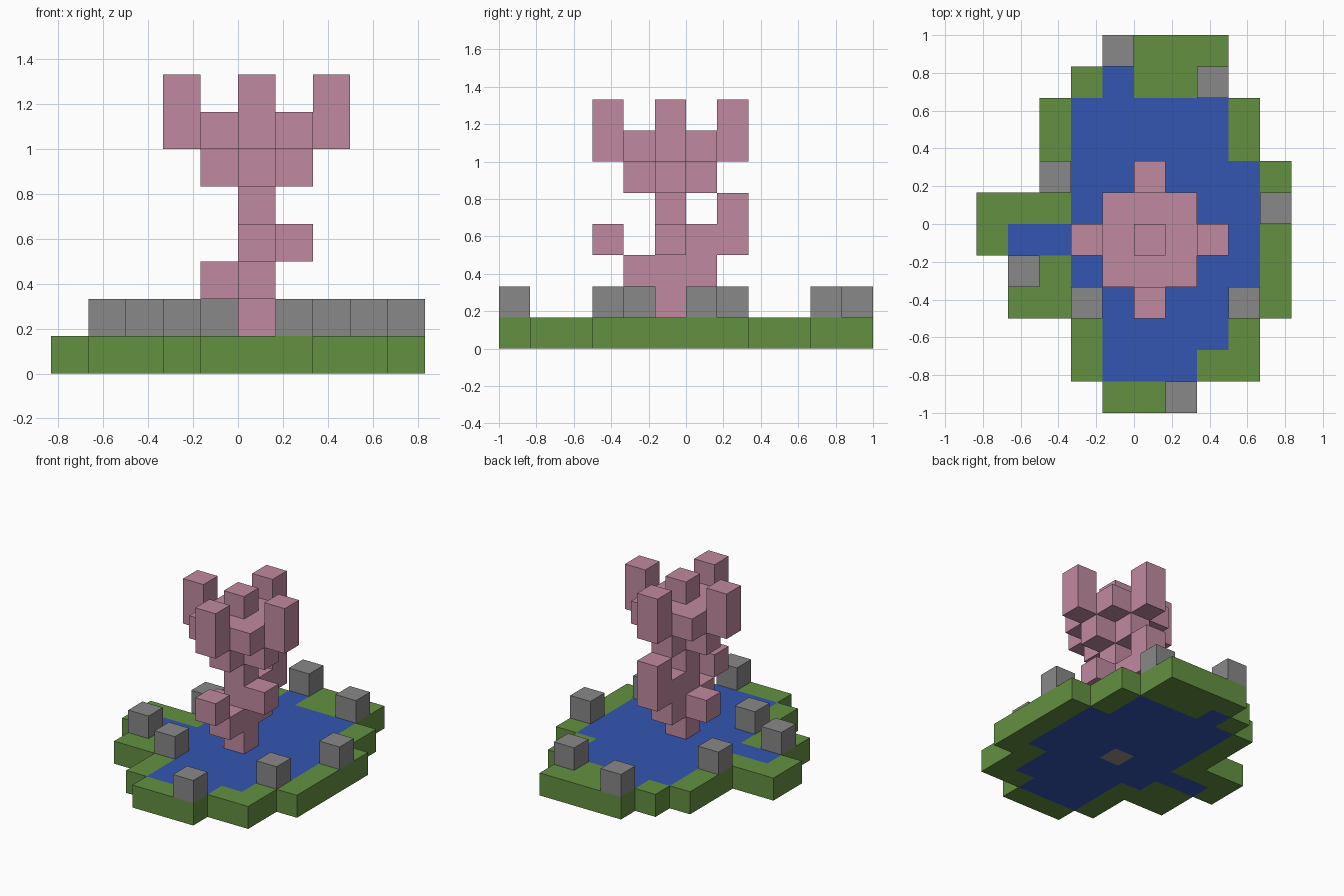
import bpy
import bmesh
from mathutils import Vector

if "Cube" in bpy.data.objects:
    bpy.data.objects.remove(bpy.data.objects["Cube"], do_unlink=True)

UNIT = 1 / 6  # edge of one block


def linear(c):
    c /= 255
    return c / 12.92 if c <= 0.04045 else ((c + 0.055) / 1.055) ** 2.4


def material(name, *rgb):
    mat = bpy.data.materials.new(name)
    mat.use_nodes = True
    colour = [linear(c) for c in rgb] + [1]
    mat.diffuse_color = colour
    mat.node_tree.nodes["Principled BSDF"].inputs["Base Color"].default_value = colour
    return mat


def box(xs, ys, zs):
    """Blocks in inclusive ranges of cells."""
    return {(x, y, z) for x in range(xs[0], xs[1] + 1)
            for y in range(ys[0], ys[1] + 1) for z in range(zs[0], zs[1] + 1)}


def build(name, cells, solid, mat):
    """Skin the blocks, leaving out faces pressed against other blocks."""
    bm = bmesh.new()
    for cell in cells:
        centre = Vector(cell) + Vector((0.5, 0.5, 0.5))
        for axis in range(3):
            for sign in (-1, 1):
                n = Vector((0, 0, 0))
                n[axis] = sign
                if tuple(int(v) for v in Vector(cell) + n) in solid:
                    continue
                u = Vector((0, 0, 0))
                u[(axis + 1) % 3] = 0.5
                v = n.cross(u)
                mid = centre + n / 2
                corners = (mid - u - v, mid + u - v, mid + u + v, mid - u + v)
                bm.faces.new([bm.verts.new(p * UNIT) for p in corners])
    bmesh.ops.remove_doubles(bm, verts=bm.verts, dist=0.001)
    mesh = bpy.data.meshes.new(name)
    bm.to_mesh(mesh)
    bm.free()
    mesh.materials.append(mat)
    bpy.context.collection.objects.link(bpy.data.objects.new(name, mesh))


# Island plan from back to front: g grass, w water, s stone on grass, b pond bed
PLAN = """
....sggg..
...gwggs..
..gwwwwwg.
..gwwwwwg.
..swwwwwwg
gggwwwwwws
gwwwwbwwwg
.sgwwwwwwg
.ggswwwwsg
...gwwwwg.
...gwwwgg.
....ggs...
""".split()

grass, water, stones, bed = set(), set(), [], set()
for row, line in enumerate(PLAN):
    for col, key in enumerate(line):
        x, y = col - 5, 5 - row
        if key in "gs":
            grass.add((x, y, 0))
        if key == "s":
            stones.append((x, y, 1))
        if key == "w":
            water.add((x, y, 0))
        if key == "b":
            bed.add((x, y, 0))

# Trunk and its side branches
trunk = box((0, 0), (-1, -1), (1, 7))
branches = (box((-1, 0), (-1, -1), (2, 2)) | box((0, 0), (-2, 0), (2, 2))
            | box((0, 1), (-1, 0), (3, 3)) - {(1, 0, 3)}
            | box((0, 0), (-3, -3), (3, 3)) | box((0, 0), (1, 1), (3, 4)))

# Crown: a cross below a square slab, with four upright tips
crown = (box((-1, 1), (-1, -1), (5, 5)) | box((0, 0), (-2, 0), (5, 5))
         | box((-1, 1), (-2, 0), (6, 6)))
for dx, dy in ((2, 0), (-2, 0), (0, 2), (0, -2)):
    crown |= box((dx, dx), (dy - 1, dy - 1), (6, 7))
tree = trunk | branches | crown

solid = grass | water | bed | set(stones) | tree

stone_grey = material("stone grey", 136, 136, 136)
build("grass_bank", grass, solid, material("grass green", 99, 144, 65))
build("pond_water", water, solid, material("water blue", 52, 86, 178))
build("pond_bed", bed, solid, material("gravel", 150, 143, 136))
build("blossom_tree", tree, solid, material("blossom pink", 192, 138, 160))
for i, cell in enumerate(stones):
    build(f"stone_{i + 1}", {cell}, solid, stone_grey)
